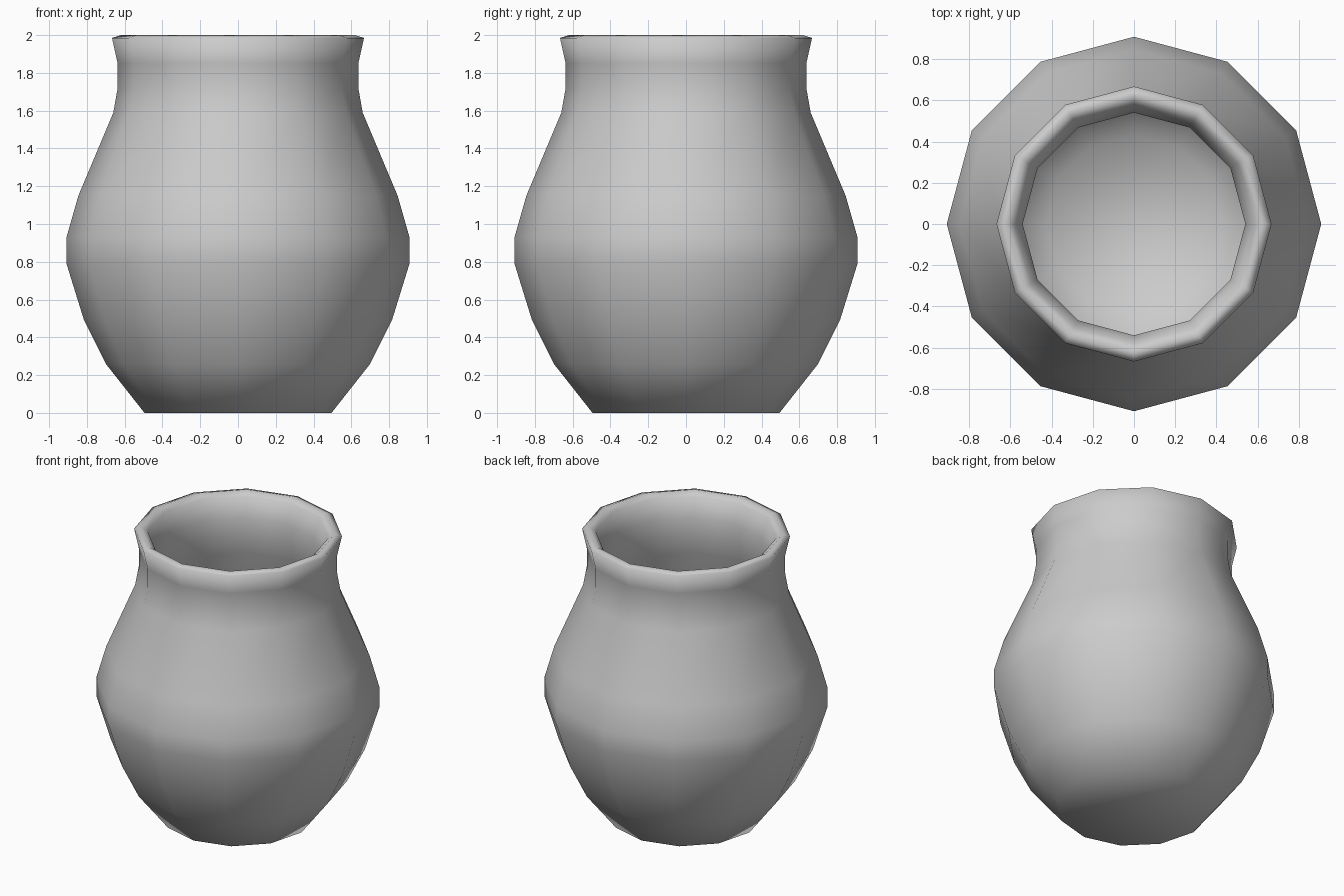
import bpy, bmesh
from math import cos, sin, pi

if "Cube" in bpy.data.objects:
    bpy.data.objects.remove(bpy.data.objects["Cube"])

SIDES = 12

# Closed profile (radius, height): outer wall upward, over the lip, inner wall down
PROFILE = [
    (0.495, 0.0), (0.70, 0.26), (0.815, 0.49), (0.908, 0.79), (0.908, 0.93),
    (0.845, 1.15), (0.66, 1.59), (0.637, 1.72), (0.637, 1.85), (0.667, 1.985),
    (0.62, 2.0), (0.58, 1.97), (0.54, 1.84), (0.54, 1.72), (0.56, 1.58),
    (0.74, 1.13), (0.80, 0.92), (0.80, 0.80), (0.72, 0.53), (0.62, 0.33),
    (0.43, 0.10),
]


def lathe(name, profile, sides):
    bm = bmesh.new()
    rings = [[bm.verts.new((r * cos(2 * pi * i / sides), r * sin(2 * pi * i / sides), z))
              for i in range(sides)] for r, z in profile]
    for a, b in zip(rings, rings[1:]):
        for i in range(sides):
            j = (i + 1) % sides
            bm.faces.new((a[i], a[j], b[j], b[i]))
    # underside and inner floor
    bm.faces.new(rings[0][::-1])
    bm.faces.new(rings[-1])
    bmesh.ops.recalc_face_normals(bm, faces=bm.faces[:])
    for f in bm.faces:
        f.smooth = True
    mesh = bpy.data.meshes.new(name)
    bm.to_mesh(mesh)
    bm.free()
    obj = bpy.data.objects.new(name, mesh)
    bpy.context.collection.objects.link(obj)
    return obj


# Thick-walled twelve-sided pot
lathe("clay_pot", PROFILE, SIDES)
